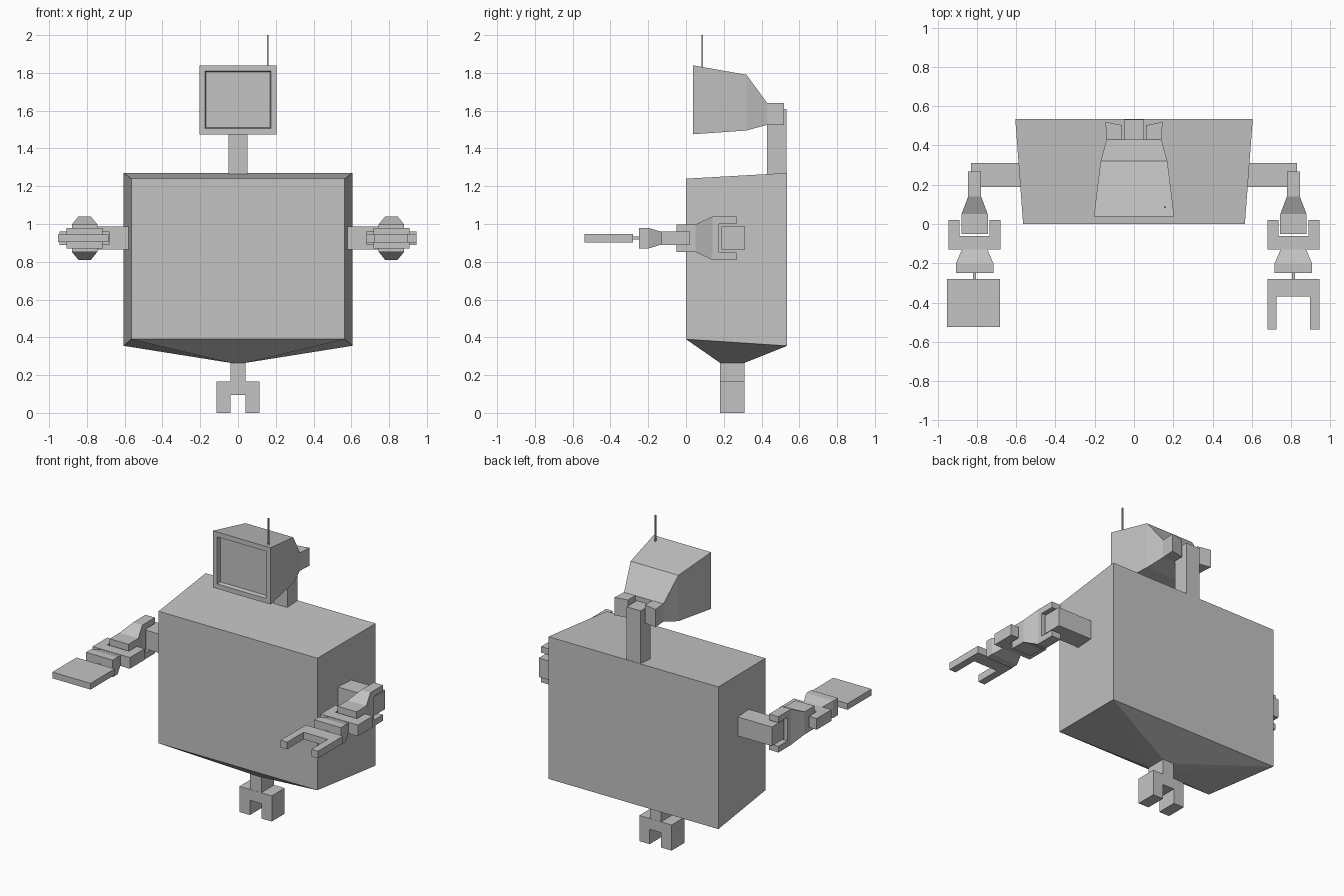
import bpy, bmesh
from mathutils import Vector

if "Cube" in bpy.data.objects:
    bpy.data.objects.remove(bpy.data.objects["Cube"])

grey = bpy.data.materials.new("light_grey")
grey.diffuse_color = (0.55, 0.55, 0.55, 1)
grey.use_nodes = True
grey.node_tree.nodes["Principled BSDF"].inputs["Base Color"].default_value = grey.diffuse_color


def finish(name, bm):
    bmesh.ops.recalc_face_normals(bm, faces=bm.faces[:])
    mesh = bpy.data.meshes.new(name)
    bm.to_mesh(mesh)
    bm.free()
    mesh.materials.append(grey)
    obj = bpy.data.objects.new(name, mesh)
    bpy.context.collection.objects.link(obj)
    return obj


def box(name, x, y, z):
    bm = bmesh.new()
    bmesh.ops.convex_hull(bm, input=[bm.verts.new((a, b, c)) for a in x for b in y for c in z])
    bmesh.ops.dissolve_limit(bm, angle_limit=0.01, verts=bm.verts[:], edges=bm.edges[:])
    return finish(name, bm)


def fork(sections, axis, split, cut, tip, centre=0.0):
    """Loft rectangles (position, half x, half other, centre other) along an axis,
    then extrude the outer strips of the last cap into two prongs."""
    bm = bmesh.new()
    rings = []
    for t, hx, ho, c in sections:
        ring = []
        for sx, so in ((-1, -1), (1, -1), (1, 1), (-1, 1)):
            p = (sx * hx, t, c + so * ho) if axis == 1 else (sx * hx, c + so * ho, t)
            ring.append(bm.verts.new(p))
        rings.append(ring)
    for a, b in zip(rings, rings[1:]):
        for i in range(4):
            j = (i + 1) % 4
            bm.faces.new((a[i], a[j], b[j], b[i]))
    bm.faces.new(rings[0])
    bm.faces.new(rings[-1])
    bmesh.ops.recalc_face_normals(bm, faces=bm.faces[:])
    normal = Vector((0, 0, 0))
    normal[split] = 1
    for s in (-1, 1):
        bmesh.ops.bisect_plane(bm, geom=bm.verts[:] + bm.edges[:] + bm.faces[:],
                               plane_co=normal * (centre + s * cut), plane_no=normal)
    end = sections[-1][0]
    caps = [f for f in bm.faces if all(abs(v.co[axis] - end) < 1e-5 for v in f.verts)
            and abs(f.calc_center_median()[split] - centre) > cut]
    for f in bmesh.ops.extrude_discrete_faces(bm, faces=caps)["faces"]:
        for v in f.verts:
            v.co[axis] = tip
    return bm


# Body: tapered case with a shallow funnel underneath
bm = bmesh.new()
pts = []
for s in (-1, 1):
    pts += [(s * .565, 0, .39), (s * .565, 0, 1.24), (s * .605, .535, .355),
            (s * .605, .535, 1.27), (s * .04, .18, .265), (s * .04, .31, .265)]
bmesh.ops.convex_hull(bm, input=[bm.verts.new(p) for p in pts])
bmesh.ops.dissolve_limit(bm, angle_limit=0.01, verts=bm.verts[:], edges=bm.edges[:])
finish("body", bm)

# Leg with a two-pronged foot
finish("leg_fork", fork([(.27, .04, .065, .245), (.165, .04, .065, .245),
                         (.165, .115, .066, .245), (.095, .115, .066, .245)], 2, 0, .041, 0))

# Neck post and antenna
box("neck", (-.05, .05), (.43, .532), (1.24, 1.61))
box("antenna", (.154, .162), (.081, .089), (1.8, 2.0))

# Head: monitor casing tapering to a fork around the neck
bm = fork([(.037, .205, .1825, 1.6575), (.32, .17, .1475, 1.6425),
           (.43, .14, .0575, 1.5825)], 1, 0, .06, .52)
for v in bm.verts:
    if v.co.y > .51:
        if abs(v.co.x) < .1:
            v.co.y = .503
        else:
            v.co.x *= 1.04
# Recessed screen
bm.normal_update()
front = [f for f in bm.faces if all(v.co.y < .04 for v in f.verts)]
bmesh.ops.inset_region(bm, faces=front, thickness=.031, use_even_offset=True)
bmesh.ops.inset_region(bm, faces=front, thickness=.005, depth=-.025, use_even_offset=True)
finish("head", bm)

# Arms
AX, AZ = .812, .925
for side, s in (("left", -1), ("right", 1)):
    box(side + "_shoulder", (s * .56, s * .83), (.188, .312), (.865, .987))
    upper = finish(side + "_upper_arm", fork(
        [(-.05, .067, .073, 0), (.05, .067, .073, 0), (.14, .033, .115, 0),
         (.175, .033, .115, 0)], 1, 2, .076, .267))
    lower = finish(side + "_forearm", fork(
        [(-.25, .095, .055, 0), (-.2, .095, .055, 0), (-.13, .065, .034, 0),
         (-.13, .133, .036, 0), (-.06, .133, .036, 0)], 1, 0, .077, .02))
    for part in (upper, lower):
        part.location = (s * AX, 0, AZ)
    box(side + "_wrist_pin", (s * AX - .008, s * AX + .008), (-.285, -.245), (AZ - .008, AZ + .008))

# Hands: claw on one arm, flat paddle on the other
claw = finish("claw", fork([(-.28, .133, .023, 0), (-.37, .133, .023, 0)], 1, 0, .086, -.537))
claw.location = (AX, 0, AZ)
box("paddle", (-.954, -.682), (-.525, -.28), (.905, .945))
